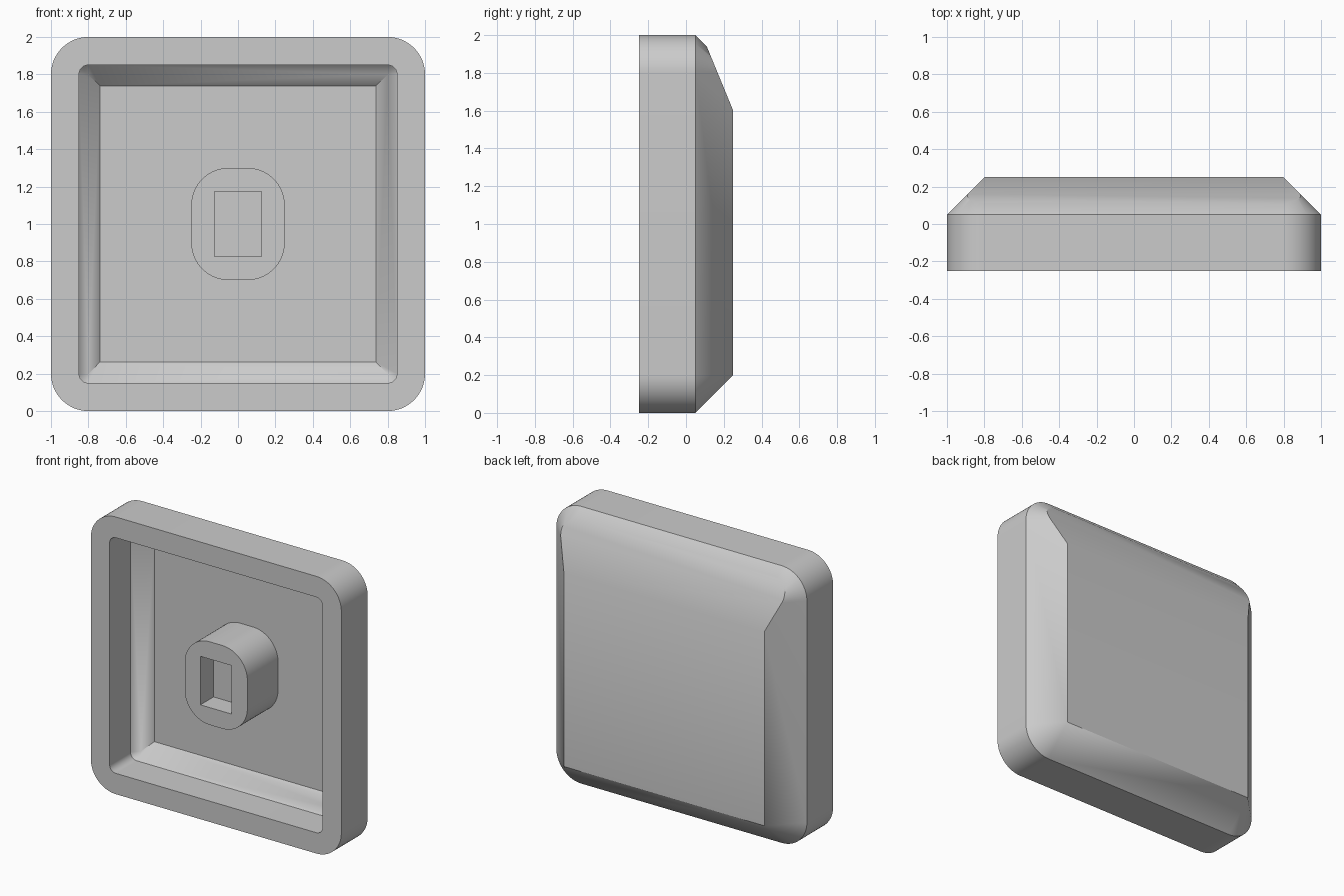
import bpy, bmesh, math
from mathutils import Vector

cube = bpy.data.objects.get("Cube")
if cube:
    bpy.data.objects.remove(cube, do_unlink=True)

grey = bpy.data.materials.new("plain grey")
grey.use_nodes = True
COLOUR = (0.6, 0.6, 0.6, 1)
grey.diffuse_color = COLOUR
grey.node_tree.nodes["Principled BSDF"].inputs["Base Color"].default_value = COLOUR

MID = 1.0  # height of the centre


def ring(y, half_w, half_h, radius=0.0, steps=16):
    """Points of a rounded rectangle facing the front at depth y."""
    points = []
    for corner, (sx, sz) in enumerate([(1, 1), (-1, 1), (-1, -1), (1, -1)]):
        cx, cz = sx * (half_w - radius), sz * (half_h - radius)
        for i in range(steps + 1 if radius else 1):
            a = math.pi / 2 * (corner + i / steps)
            points.append((cx + radius * math.cos(a), y, MID + cz + radius * math.sin(a)))
    return points


def hull(name, *rings, cut=None):
    """Convex solid through the rings, optionally trimmed by a plane."""
    bm = bmesh.new()
    for points in rings:
        for p in points:
            bm.verts.new(p)
    bmesh.ops.convex_hull(bm, input=bm.verts[:])
    bmesh.ops.dissolve_limit(bm, angle_limit=0.01, verts=bm.verts[:], edges=bm.edges[:])
    if cut:
        bmesh.ops.bisect_plane(bm, geom=bm.verts[:] + bm.edges[:] + bm.faces[:],
                               plane_co=cut[0], plane_no=cut[1], clear_outer=True)
        bmesh.ops.holes_fill(bm, edges=[e for e in bm.edges if e.is_boundary])
    bmesh.ops.recalc_face_normals(bm, faces=bm.faces[:])
    mesh = bpy.data.meshes.new(name)
    bm.to_mesh(mesh)
    bm.free()
    mesh.materials.append(grey)
    obj = bpy.data.objects.new(name, mesh)
    bpy.context.collection.objects.link(obj)
    return obj


def select(obj):
    bpy.ops.object.select_all(action='DESELECT')
    obj.select_set(True)
    bpy.context.view_layer.objects.active = obj


def carve(obj, cutter):
    """Subtract the cutter and then smooth the rounded corners."""
    select(obj)
    mod = obj.modifiers.new("carve", 'BOOLEAN')
    mod.operation, mod.solver, mod.object = 'DIFFERENCE', 'EXACT', cutter
    bpy.ops.object.modifier_apply(modifier=mod.name)
    bpy.data.objects.remove(cutter, do_unlink=True)
    bpy.ops.object.shade_smooth_by_angle(angle=math.radians(30))


# Shell: rounded slab, chamfered back, upper back sloped off
slope = (Vector((0, 0.25, 1.6)), Vector((0, 0.34, 0.14)))
shell = hull("shell", ring(-0.25, 1, 1, 0.2), ring(0.05, 1, 1, 0.2),
             ring(0.25, 0.8, 0.8), cut=slope)

# Hollow of the shell, chamfered towards its floor
hollow = hull("hollow_cutter", ring(-0.4, 0.85, 0.85, 0.05), ring(-0.012, 0.85, 0.85, 0.05),
              ring(0.038, 0.8, 0.8), ring(0.1, 0.738, 0.738))
carve(shell, hollow)

# Mounting post with a shallow rectangular socket
post = hull("mounting_post", ring(-0.25, 0.25, 0.3, 0.2), ring(0.11, 0.25, 0.3, 0.2))
socket = hull("socket_cutter", ring(-0.4, 0.125, 0.175), ring(-0.1, 0.125, 0.175))
carve(post, socket)
